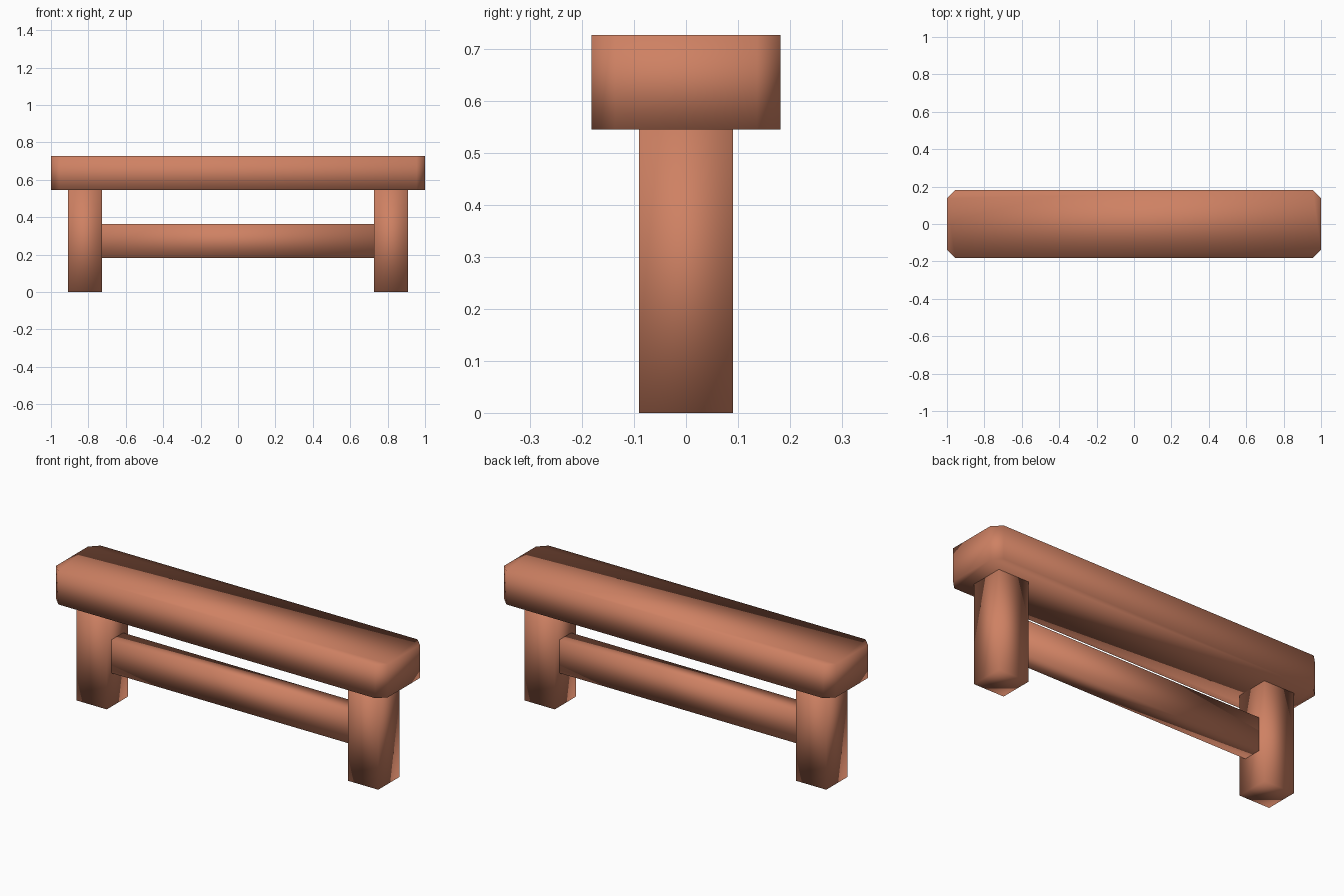
import bpy
import bmesh

if "Cube" in bpy.data.objects:
    bpy.data.objects.remove(bpy.data.objects["Cube"])

U = 2 / 11  # timber thickness

wood = bpy.data.materials.new("terracotta wood")
wood.diffuse_color = (0.62, 0.22, 0.125, 1)
wood.use_nodes = True
wood.node_tree.nodes["Principled BSDF"].inputs["Base Color"].default_value = wood.diffuse_color


def block(name, centre, size, corner=0.0):
    """Smooth-shaded box, optionally with chamfered vertical corners."""
    bm = bmesh.new()
    bmesh.ops.create_cube(bm, size=1)
    for v in bm.verts:
        v.co = [c + s * p for c, s, p in zip(centre, size, v.co)]
    if corner:
        upright = [e for e in bm.edges
                   if abs(e.verts[0].co.z - e.verts[1].co.z) > 0.01]
        bmesh.ops.bevel(bm, geom=upright, offset=corner, segments=1,
                        affect='EDGES')
    for f in bm.faces:
        f.smooth = True
    mesh = bpy.data.meshes.new(name)
    bm.to_mesh(mesh)
    bm.free()
    mesh.materials.append(wood)
    obj = bpy.data.objects.new(name, mesh)
    bpy.context.collection.objects.link(obj)
    return obj


# Seat beam with clipped corners
block("seat", (0, 0, 3.5 * U), (2, 2 * U, U), corner=0.045)

# Two square legs
for side, name in ((-1, "left_leg"), (1, "right_leg")):
    block(name, (side * 4.5 * U, 0, 1.5 * U), (U, U, 3 * U))

# Rail between the legs
block("rail", (0, 0, 1.5 * U), (8 * U, 0.1, U))
